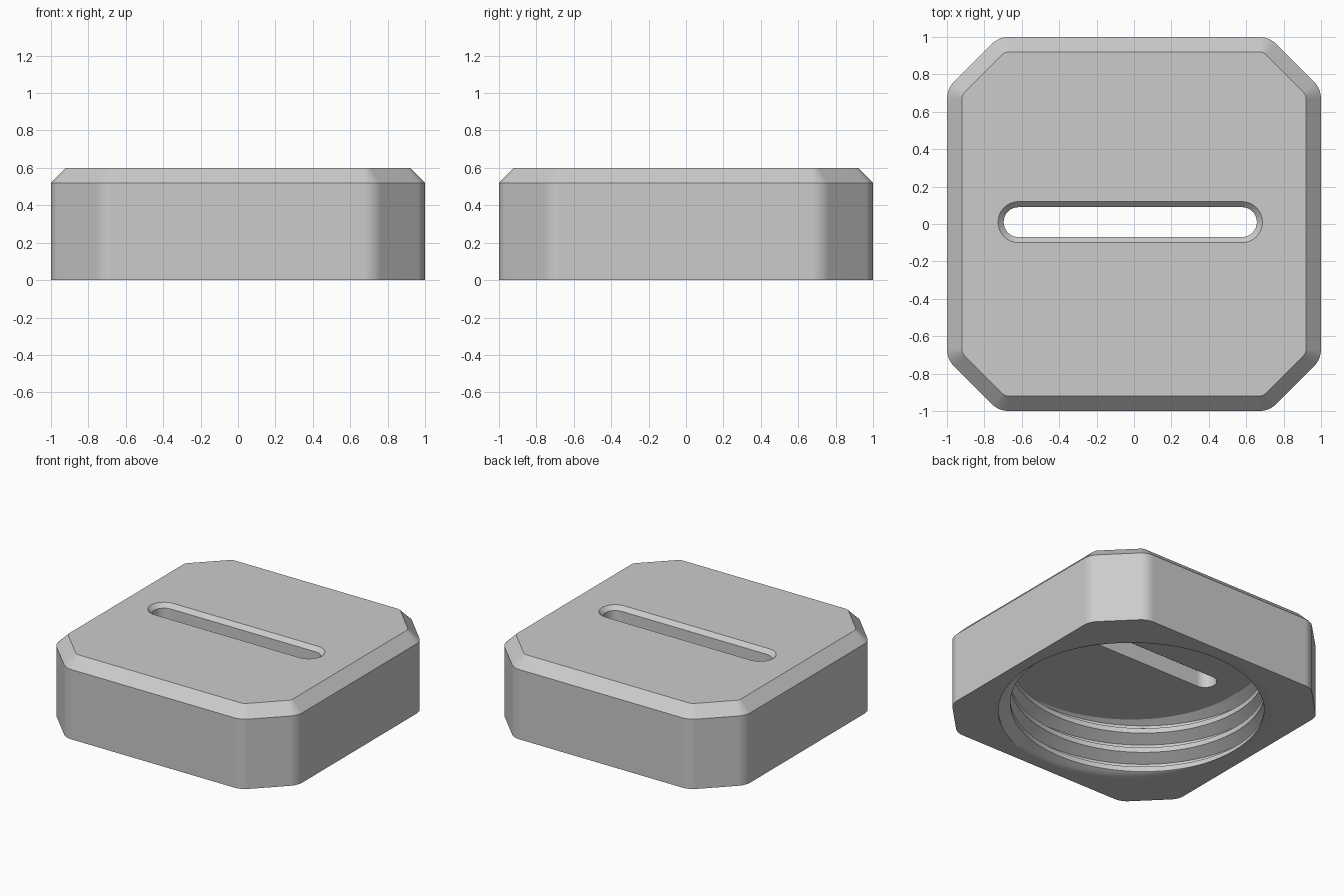
import bpy, bmesh, math
from math import cos, sin, pi, tau

cube = bpy.data.objects.get("Cube")
if cube:
    bpy.data.objects.remove(cube, do_unlink=True)

HEIGHT, CHAMFER, CORNER, FILLET = 0.6, 0.08, 0.723, 0.13
CEILING, PITCH = 0.45, 0.15
R_ROOT, R_CREST = 0.938, 0.857
CREST_START = 0.095          # height of a crest at angle zero
CX, CY = -0.02, 0.01         # axis shared by the bore and the slot

grey = bpy.data.materials.new("plain grey")
grey.use_nodes = True
colour = (0.6, 0.6, 0.6, 1)
grey.diffuse_color = colour
grey.node_tree.nodes["Principled BSDF"].inputs["Base Color"].default_value = colour


def finish(name, bm):
    bmesh.ops.remove_doubles(bm, verts=bm.verts, dist=1e-5)
    bmesh.ops.recalc_face_normals(bm, faces=bm.faces)
    mesh = bpy.data.meshes.new(name)
    bm.to_mesh(mesh)
    bm.free()
    mesh.materials.append(grey)
    obj = bpy.data.objects.new(name, mesh)
    bpy.context.collection.objects.link(obj)
    return obj


def loft(name, rings):
    """Closed solid through rings of equal point count, capped at both ends."""
    bm = bmesh.new()
    rows = [[bm.verts.new(p) for p in ring] for ring in rings]
    n = len(rows[0])
    for low, high in zip(rows, rows[1:]):
        for i in range(n):
            j = (i + 1) % n
            bm.faces.new((low[i], low[j], high[j], high[i]))
    bm.faces.new(rows[0][::-1])
    bm.faces.new(rows[-1])
    return finish(name, bm)


def outline(radius, z, steps=8):
    """Square with cut corners; arcs of the given radius about fixed centres."""
    side = 1 - FILLET
    cut = CORNER - FILLET * math.tan(pi / 8)
    points = []
    for q in range(4):
        a = q * pi / 2
        for x, y, start in ((side, cut, a), (cut, side, a + pi / 4)):
            cx, cy = x * cos(a) - y * sin(a), x * sin(a) + y * cos(a)
            for s in range(steps + 1):
                t = start + pi / 4 * s / steps
                points.append((cx + radius * cos(t), cy + radius * sin(t), z))
    return points


def slot(radius, z, steps=16):
    """Long rounded slot outline."""
    points = []
    for side, turn in ((1, 0), (-1, pi)):
        for s in range(steps + 1):
            t = pi * (s / steps - 0.5) + turn
            points.append((CX + side * 0.597 + radius * cos(t), CY + radius * sin(t), z))
    return points


def thread_radius(z, angle):
    """Flat crest a quarter pitch wide, flat root an eighth, straight flanks."""
    phase = ((z - CREST_START) / PITCH - angle / tau + 0.5) % 1 - 0.5
    slope = min(max((abs(phase) - 1 / 8) / (5 / 16), 0), 1)
    return R_CREST + (R_ROOT - R_CREST) * slope


def thread_cutter(columns=144):
    """Threaded bore: helical rows clipped between the rim and the ceiling."""
    bm = bmesh.new()
    turns = [n + f for n in range(-3, 5) for f in (-1 / 8, 1 / 8, 7 / 16, 9 / 16)]
    grid = []
    for c in range(columns + 1):
        a = tau * c / columns
        profile = [(R_ROOT, -0.1), (R_ROOT, 0)]
        for turn in turns:
            z = min(max(CREST_START + PITCH * (turn + a / tau), 0.01), CEILING)
            profile.append((thread_radius(z, a), z))
        grid.append([bm.verts.new((CX + r * cos(a), CY + r * sin(a), z))
                     for r, z in profile])
    bottom = bm.verts.new((CX, CY, -0.1))
    top = bm.verts.new((CX, CY, CEILING))
    for left, right in zip(grid, grid[1:]):
        for i in range(len(left) - 1):
            bm.faces.new((left[i], right[i], right[i + 1], left[i + 1]))
        bm.faces.new((right[0], left[0], bottom))
        bm.faces.new((left[-1], right[-1], top))
    bmesh.ops.remove_doubles(bm, verts=bm.verts, dist=1e-5)
    bmesh.ops.triangulate(bm, faces=bm.faces)
    return finish("thread_cutter", bm)


# Cap body with rounded cut corners and a bevelled top edge
body = loft("cap_body", [outline(FILLET, 0), outline(FILLET, HEIGHT - CHAMFER),
                         outline(FILLET - CHAMFER, HEIGHT)])

# Threaded bore, and slot with a bevelled upper edge
cutters = [thread_cutter(),
           loft("slot_cutter", [slot(0.08, 0.3), slot(0.08, HEIGHT - 0.03),
                                slot(0.11, HEIGHT), slot(0.11, HEIGHT + 0.1)])]
bpy.context.view_layer.objects.active = body
for cutter in cutters:
    mod = body.modifiers.new(cutter.name, 'BOOLEAN')
    mod.operation = 'DIFFERENCE'
    mod.solver = 'EXACT'
    mod.object = cutter
    bpy.ops.object.modifier_apply(modifier=mod.name)
    bpy.data.objects.remove(cutter, do_unlink=True)

# Smooth rounded corners, crisp bevels and flat broad faces
bpy.ops.object.select_all(action='DESELECT')
body.select_set(True)
bpy.ops.object.shade_smooth_by_angle(angle=math.radians(30))
normals = body.modifiers.new("flat_broad_faces", 'WEIGHTED_NORMAL')
normals.keep_sharp = True
